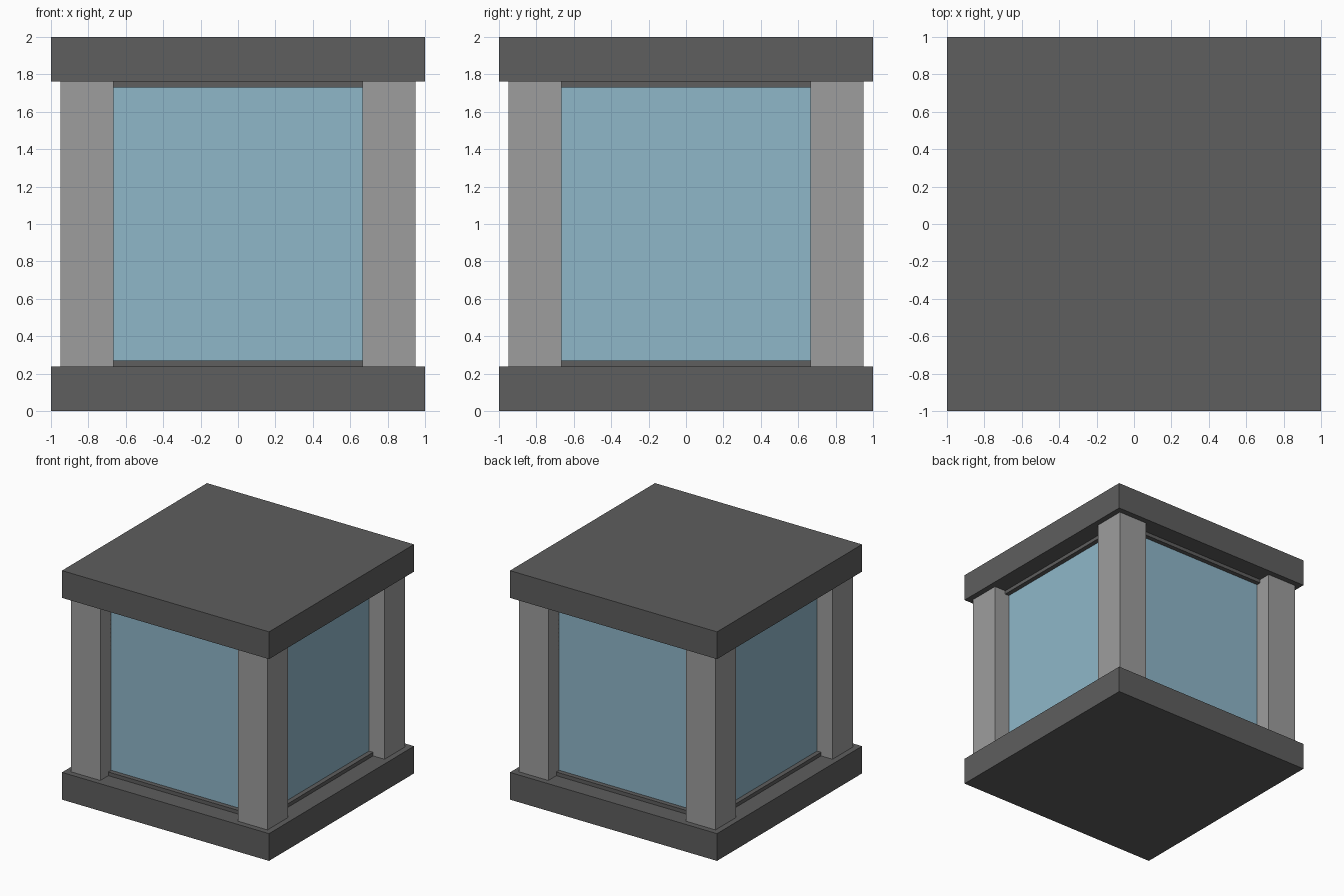
import bpy, bmesh
from mathutils import Vector

if "Cube" in bpy.data.objects:
    bpy.data.objects.remove(bpy.data.objects["Cube"])

def material(name, rgb):
    m = bpy.data.materials.new(name)
    m.diffuse_color = (*rgb, 1)
    m.use_nodes = True
    m.node_tree.nodes["Principled BSDF"].inputs["Base Color"].default_value = m.diffuse_color
    return m

dark = material("dark grey", (0.112, 0.112, 0.112))
light = material("light grey", (0.337, 0.337, 0.337))
glass = material("pale blue glass", (0.275, 0.474, 0.584))

def finish(name, bm, mats):
    me = bpy.data.meshes.new(name)
    bm.to_mesh(me)
    bm.free()
    for m in mats:
        me.materials.append(m)
    ob = bpy.data.objects.new(name, me)
    bpy.context.collection.objects.link(ob)
    return ob

def box_mesh(lo, hi):
    lo, hi = Vector(lo), Vector(hi)
    bm = bmesh.new()
    bmesh.ops.create_cube(bm, size=1)
    bmesh.ops.scale(bm, vec=hi - lo, verts=bm.verts)
    bmesh.ops.translate(bm, vec=(lo + hi) / 2, verts=bm.verts)
    return bm

Z0, Z1 = 0.238, 1.762      # slab faces
P_IN, P_OUT = 0.665, 0.95  # pillar extents
CORE, RECESS = 0.84, 0.04  # frame plane and glass depth

# base and roof slabs
finish("base_slab", box_mesh((-1, -1, 0), (1, 1, Z0)), [dark])
finish("roof_slab", box_mesh((-1, -1, Z1), (1, 1, 2)), [dark])

# four corner pillars
for sx, xn in ((-1, "left"), (1, "right")):
    for sy, yn in ((-1, "front"), (1, "back")):
        xs = sorted((sx * P_IN, sx * P_OUT))
        ys = sorted((sy * P_IN, sy * P_OUT))
        finish(f"{yn}_{xn}_pillar",
               box_mesh((xs[0], ys[0], Z0), (xs[1], ys[1], Z1)), [light])

# window core: each side face is inset, fitted to the opening and pushed in
bm = box_mesh((-CORE, -CORE, Z0), (CORE, CORE, Z1))
bm.normal_update()
for f in [f for f in bm.faces if abs(f.normal.z) < 0.5]:
    n = f.normal.copy()
    bmesh.ops.inset_individual(bm, faces=[f], thickness=0.045)
    side = 0 if abs(n.y) > 0.5 else 1
    for v in f.verts:
        v.co[side] = P_IN if v.co[side] > 0 else -P_IN
    # recess with straight walls, glass at the bottom
    g = bmesh.ops.extrude_discrete_faces(bm, faces=[f])["faces"][0]
    bmesh.ops.translate(bm, vec=-n * RECESS, verts=g.verts)
    g.material_index = 1
bmesh.ops.recalc_face_normals(bm, faces=bm.faces)
finish("window_frame", bm, [dark, glass])
